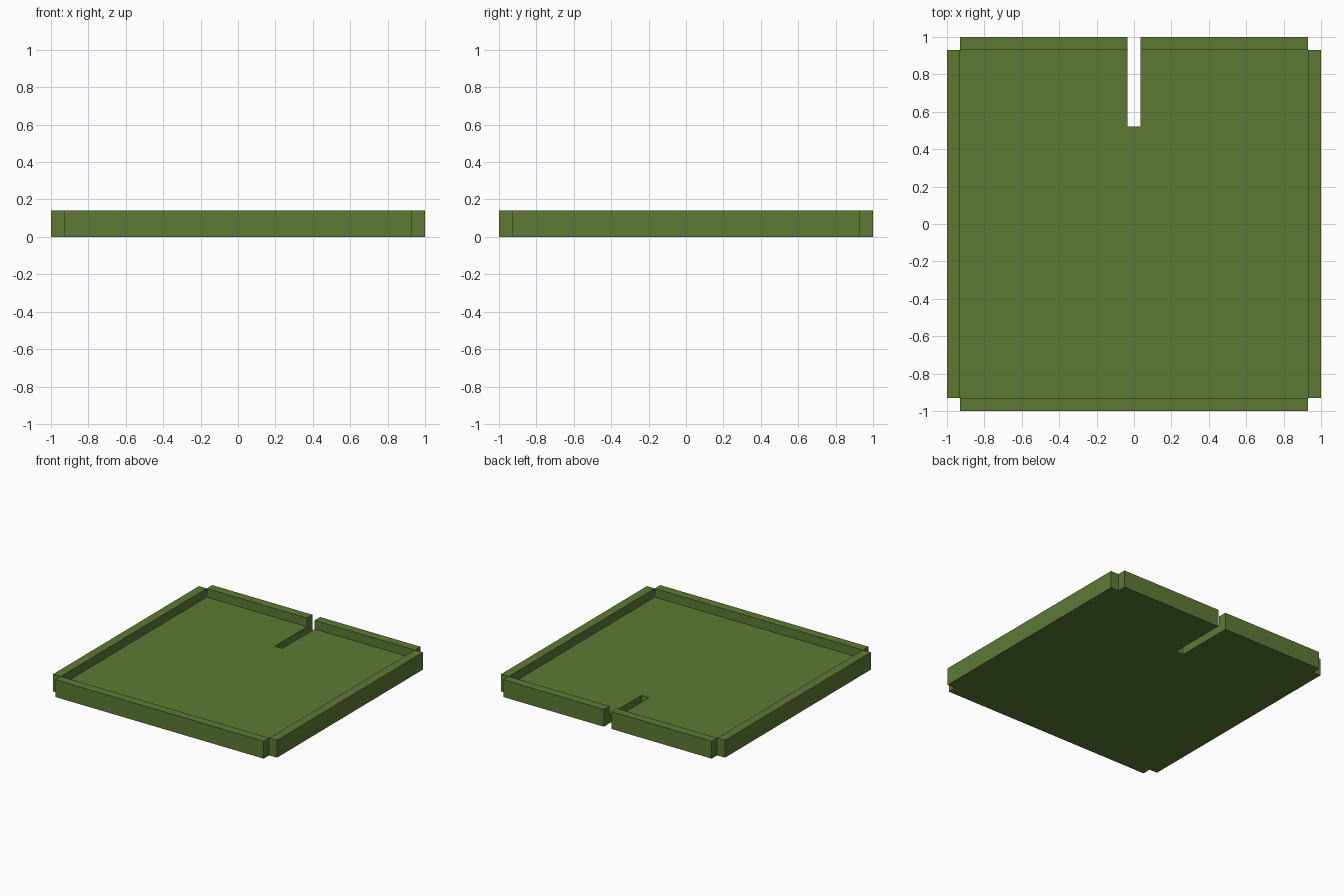
import bpy, bmesh

if "Cube" in bpy.data.objects:
    bpy.data.objects.remove(bpy.data.objects["Cube"])

OUT, INN = 1.0, 0.93      # outer and inner face of the walls
SLOT, SLOT_END = 0.034, 0.52
FLOOR, RIM = 0.07, 0.14   # floor thickness and wall height

green = bpy.data.materials.new("olive_green")
green.diffuse_color = (0.107, 0.195, 0.036, 1)
green.use_nodes = True
green.node_tree.nodes["Principled BSDF"].inputs["Base Color"].default_value = green.diffuse_color


def prism(name, outline, height):
    """Extrude a plan outline from the ground up to a height."""
    bm = bmesh.new()
    low = [bm.verts.new((x, y, 0)) for x, y in outline]
    high = [bm.verts.new((x, y, height)) for x, y in outline]
    bm.faces.new(low)
    bm.faces.new(high)
    for i in range(len(low)):
        j = (i + 1) % len(low)
        bm.faces.new((low[i], low[j], high[j], high[i]))
    bmesh.ops.recalc_face_normals(bm, faces=bm.faces)
    mesh = bpy.data.meshes.new(name)
    bm.to_mesh(mesh)
    bm.free()
    mesh.materials.append(green)
    obj = bpy.data.objects.new(name, mesh)
    bpy.context.collection.objects.link(obj)
    return obj


def wall(name, x0, x1, y0, y1):
    prism(name, [(x0, y0), (x1, y0), (x1, y1), (x0, y1)], RIM)


# Floor with the slot cut in from the back edge
half = [(INN, -INN), (INN, INN), (SLOT, INN), (SLOT, SLOT_END)]
prism("floor", half + [(-x, y) for x, y in reversed(half)], FLOOR)

# Walls, leaving the four corners open; the back wall is split by the slot
wall("front_wall", -INN, INN, -OUT, -INN)
wall("left_wall", -OUT, -INN, -INN, INN)
wall("right_wall", INN, OUT, -INN, INN)
wall("back_wall_left", -INN, -SLOT, INN, OUT)
wall("back_wall_right", SLOT, INN, INN, OUT)
